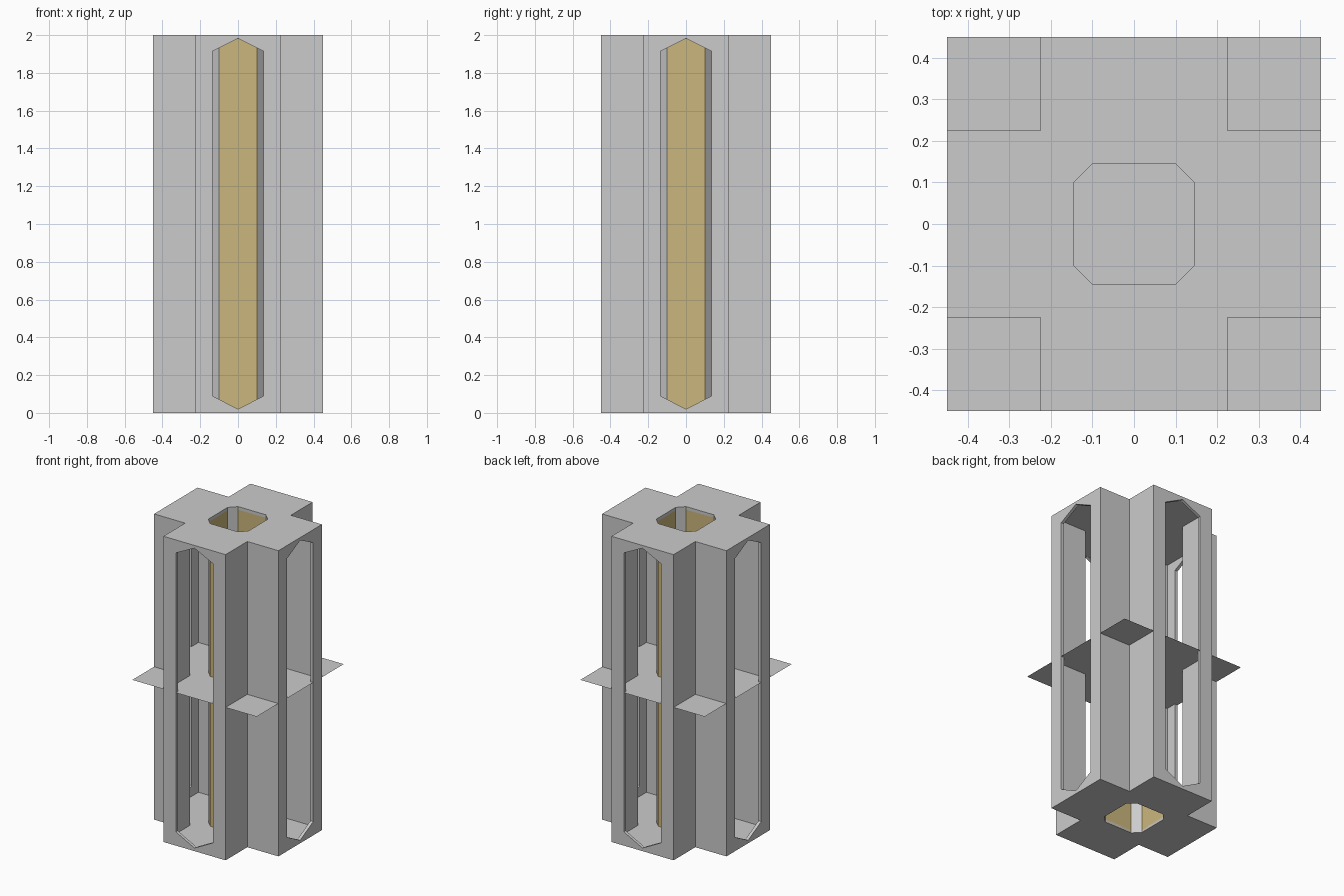
import bpy, bmesh
from mathutils import Matrix, Vector
from math import pi

if "Cube" in bpy.data.objects:
    bpy.data.objects.remove(bpy.data.objects["Cube"])

W, A, H = 0.45, 0.225, 2.0      # arm reach, arm half width, height
T = 0.02                        # wall thickness
R, C = 0.145, 0.1               # octagonal duct: reach and half flat


def ring(pts):
    """Repeat a quarter outline around z four times."""
    return [Matrix.Rotation(k * pi / 2, 3, 'Z') @ Vector((x, y, 0))
            for k in range(4) for x, y in pts]


plus = ring([(W, -A), (W, A), (A, A)])
octagon = ring([(R, -C), (R, C)])


def finish(name, bm):
    me = bpy.data.meshes.new(name)
    bm.to_mesh(me)
    bm.free()
    ob = bpy.data.objects.new(name, me)
    bpy.context.collection.objects.link(ob)
    return ob


def panel(bm, *loops):
    """Fill a flat panel bounded by an outer loop and optional holes."""
    edges = []
    for pts in loops:
        vs = [bm.verts.new(p) for p in pts]
        edges += [bm.edges.new((vs[i - 1], vs[i])) for i in range(len(vs))]
    normal = (loops[0][1] - loops[0][0]).cross(loops[0][2] - loops[0][1])
    bmesh.ops.triangle_fill(bm, edges=edges, use_beauty=True,
                            use_dissolve=False, normal=normal)


# Cross-shaped hollow shell with slotted arm ends and pierced caps
bm = bmesh.new()
for z in (0, H):
    up = Vector((0, 0, z))
    panel(bm, [p + up for p in plus], [p + up for p in octagon])
slot = [(-0.135, 0.09), (0, 0.02), (0.135, 0.09),
        (0.135, 1.915), (0, 1.982), (-0.135, 1.915)]
for i, a in enumerate(plus):
    b = plus[(i + 1) % len(plus)]
    up = Vector((0, 0, H))
    loops = [[a, b, b + up, a + up]]
    if i % 3 == 0:
        mid, d = (a + b) / 2, (b - a).normalized()
        loops.append([mid + d * s + Vector((0, 0, z)) for s, z in slot])
    panel(bm, *loops)
bmesh.ops.remove_doubles(bm, verts=bm.verts[:], dist=0.0005)
bmesh.ops.recalc_face_normals(bm, faces=bm.faces[:])
# make sure the shell faces outward
front = max(bm.faces, key=lambda f: f.calc_center_median().z)
if front.normal.z < 0:
    bmesh.ops.reverse_faces(bm, faces=bm.faces[:])
shell = finish("cross_shell", bm)
mod = shell.modifiers.new("wall", 'SOLIDIFY')
mod.thickness = T
mod.offset = -1
mod.use_even_offset = True
mod.use_quality_normals = True

# Octagonal central duct with tan flats
bm = bmesh.new()
for i, a in enumerate(octagon):
    b = octagon[(i + 1) % 8]
    up = Vector((0, 0, H))
    f = bm.faces.new([bm.verts.new(p) for p in (a, b, b + up, a + up)])
    f.material_index = 1 - i % 2
bmesh.ops.remove_doubles(bm, verts=bm.verts[:], dist=0.0005)
duct = finish("central_duct", bm)
for name, col in (("grey", (0.6, 0.6, 0.6, 1)), ("tan", (0.6, 0.47, 0.2, 1))):
    m = bpy.data.materials.new(name)
    m.diffuse_color = col
    m.use_nodes = True
    m.node_tree.nodes["Principled BSDF"].inputs["Base Color"].default_value = m.diffuse_color
    duct.data.materials.append(m)

# Thin square plate at mid height
bm = bmesh.new()
bm.faces.new([bm.verts.new((x, y, H / 2)) for x, y in
              ((-W, -W), (W, -W), (W, W), (-W, W))])
finish("middle_plate", bm)
